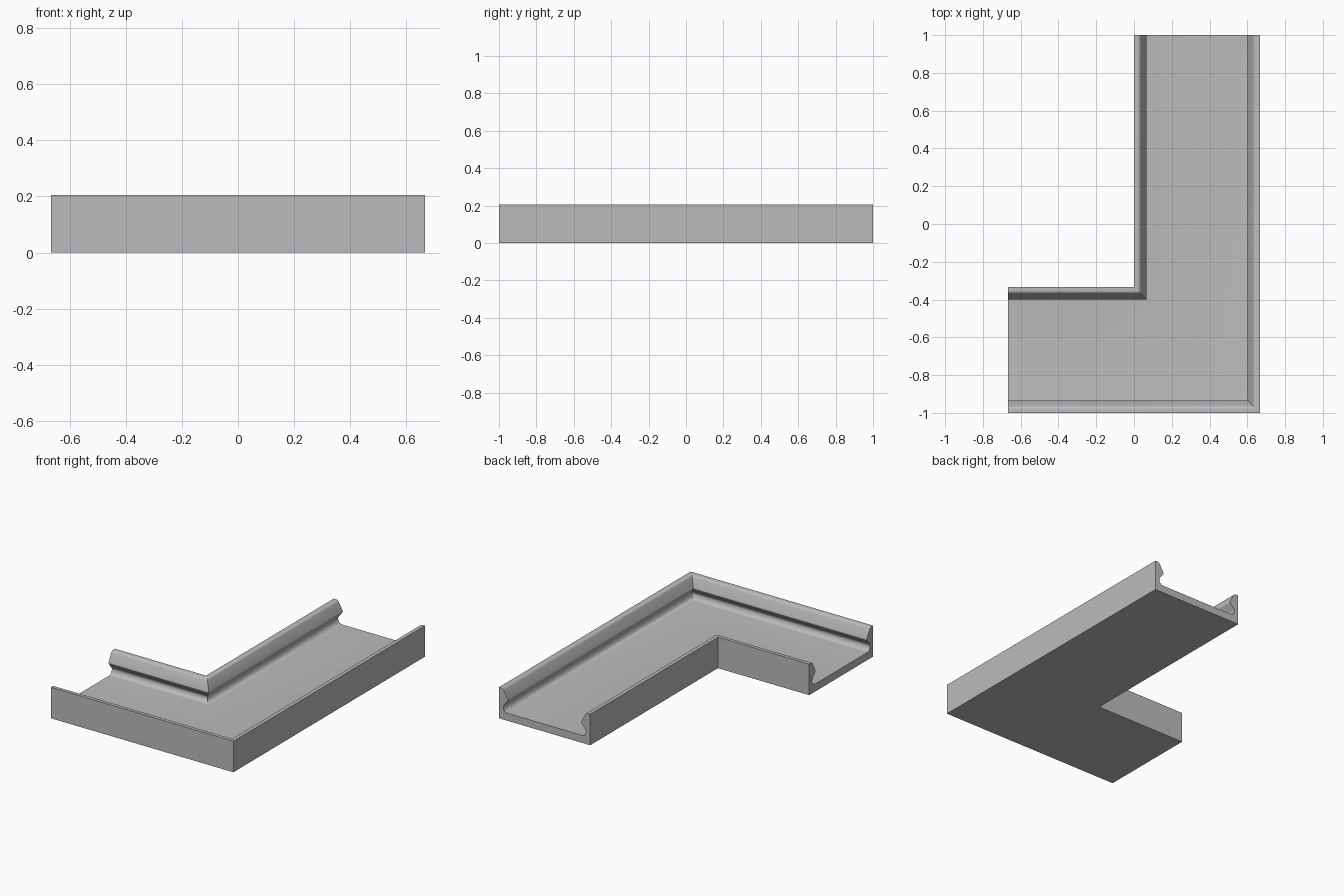
import bpy, bmesh, math

cube = bpy.data.objects.get("Cube")
if cube:
    bpy.data.objects.remove(cube, do_unlink=True)

WIDTH, HEIGHT, FLOOR = 2 / 3, 0.205, 0.05
INNER_Y, END_X, END_Y = -1 / 3, -2 / 3, 1.0

grey = bpy.data.materials.new("plain_grey")
grey.use_nodes = True
colour = (0.5, 0.5, 0.5, 1)
grey.diffuse_color = colour
grey.node_tree.nodes["Principled BSDF"].inputs["Base Color"].default_value = colour


def arc(cx, cz, r, start, end, steps=6):
    """Points on a circular arc, angles in degrees."""
    angles = [math.radians(start + (end - start) * i / steps) for i in range(steps + 1)]
    return [(cx + r * math.cos(a), cz + r * math.sin(a)) for a in angles]


# Snap wall section, from the outside foot over the lip to the floor
wall = [(0, 0), (0, HEIGHT)]
wall += arc(0.018, HEIGHT - 0.02, 0.02, 90, 20)      # rounded top edge
wall += arc(0.057, 0.137, 0.009, 20, -45, 3)         # lip nose
wall += arc(0.058, 0.08, 0.027, 135, 180, 4)         # undercut
wall += arc(0.062, FLOOR + 0.03, 0.03, 190, 270)     # fillet into the floor
section = wall + [(WIDTH - u, z) for u, z in reversed(wall)]

# Sweep the section round the mitred corner
stations = [
    lambda u, z: (END_X, INNER_Y - u, z),
    lambda u, z: (u, INNER_Y - u, z),
    lambda u, z: (u, END_Y, z),
]
bm = bmesh.new()
rings = [[bm.verts.new(place(u, z)) for u, z in section] for place in stations]
count = len(section)
for a, b in zip(rings, rings[1:]):
    for i in range(count):
        j = (i + 1) % count
        bm.faces.new((a[i], a[j], b[j], b[i]))
bm.faces.new(rings[0])
bm.faces.new(rings[-1])
bmesh.ops.recalc_face_normals(bm, faces=bm.faces)

mesh = bpy.data.meshes.new("corner_channel")
bm.to_mesh(mesh)
bm.free()
mesh.materials.append(grey)
channel = bpy.data.objects.new("corner_channel", mesh)
bpy.context.collection.objects.link(channel)

bpy.ops.object.select_all(action='DESELECT')
channel.select_set(True)
bpy.context.view_layer.objects.active = channel
bpy.ops.object.shade_smooth_by_angle(angle=math.radians(30))
